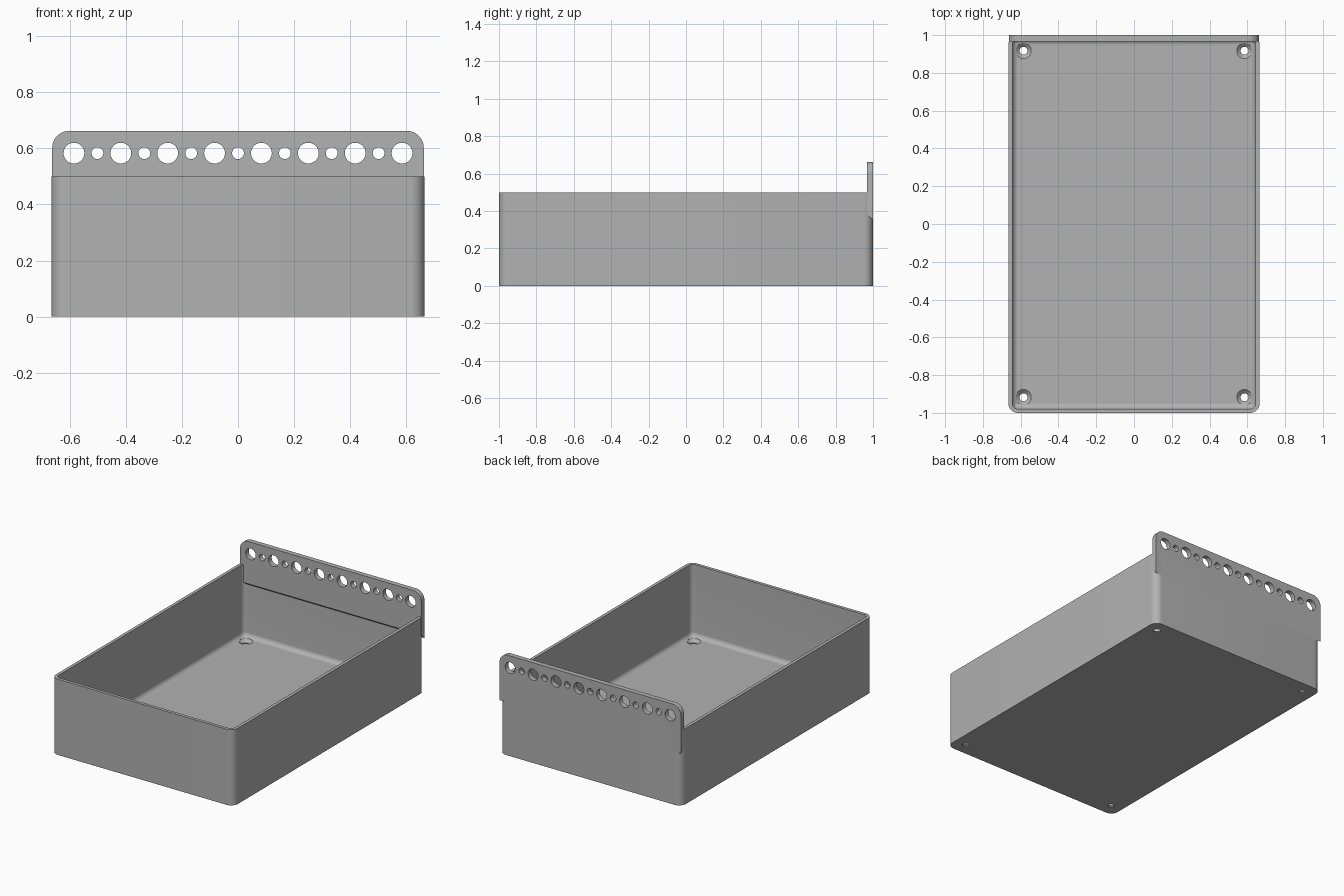
import bpy, bmesh, math

cube = bpy.data.objects.get("Cube")
if cube:
    bpy.data.objects.remove(cube, do_unlink=True)

grey = bpy.data.materials.new("plain grey")
grey.use_nodes = True
COLOUR = (0.445, 0.445, 0.445, 1)
grey.diffuse_color = COLOUR
grey.node_tree.nodes["Principled BSDF"].inputs["Base Color"].default_value = COLOUR

HALF_W, HALF_L, HEIGHT = 0.665, 1.0, 0.5
WALL, FLOOR, CORNER, FILLET = 0.021, 0.025, 0.05, 0.03


def rounded_rect(inset, z, steps=10):
    """Ring of points around the tray, moved inward by inset."""
    r = max(CORNER - inset, 0.004)
    hx, hy = HALF_W - inset - r, HALF_L - inset - r
    ring = []
    for q, (sx, sy) in enumerate([(1, 1), (-1, 1), (-1, -1), (1, -1)]):
        for i in range(steps + 1):
            a = (q + i / steps) * math.pi / 2
            ring.append((sx * hx + r * math.cos(a), sy * hy + r * math.sin(a), z))
    return ring


def circle(x, y, z, r, n=40):
    return [(x + r * math.cos(math.tau * i / n), y + r * math.sin(math.tau * i / n), z)
            for i in range(n)]


def loft(bm, rings):
    """Skin a stack of equal rings and cap both ends."""
    loops = [[bm.verts.new(p) for p in ring] for ring in rings]
    for a, b in zip(loops, loops[1:]):
        for i in range(len(a)):
            j = (i + 1) % len(a)
            bm.faces.new((a[i], a[j], b[j], b[i]))
    bm.faces.new(loops[0][::-1])
    bm.faces.new(loops[-1])


def finish(name, bm):
    bmesh.ops.recalc_face_normals(bm, faces=bm.faces)
    mesh = bpy.data.meshes.new(name)
    bm.to_mesh(mesh)
    bm.free()
    mesh.materials.append(grey)
    obj = bpy.data.objects.new(name, mesh)
    bpy.context.collection.objects.link(obj)
    return obj


def cut(obj, cutter):
    """Apply the boolean, remove the cutter and smooth the round faces."""
    mod = obj.modifiers.new("holes", "BOOLEAN")
    mod.operation, mod.solver, mod.object = "DIFFERENCE", "EXACT", cutter
    bpy.ops.object.select_all(action="DESELECT")
    bpy.context.view_layer.objects.active = obj
    obj.select_set(True)
    bpy.ops.object.modifier_apply(modifier=mod.name)
    bpy.data.objects.remove(cutter, do_unlink=True)
    bpy.ops.object.shade_smooth_by_angle(angle=math.radians(30))


# Open tray: outer wall, rim, inner wall, filleted floor
bm = bmesh.new()
rings = [rounded_rect(0, 0), rounded_rect(0, HEIGHT), rounded_rect(WALL, HEIGHT)]
for i in range(9):
    a = i / 8 * math.pi / 2
    rings.append(rounded_rect(WALL + FILLET * (1 - math.cos(a)),
                              FLOOR + FILLET * (1 - math.sin(a))))
loft(bm, rings)
tray = finish("tray", bm)

# Countersunk screw holes in the floor corners
bm = bmesh.new()
for x in (-0.585, 0.585):
    for y in (-0.917, 0.917):
        loft(bm, [circle(x, y, -0.05, 0.021), circle(x, y, 0.007, 0.021),
                  circle(x, y, FLOOR, 0.041), circle(x, y, 0.1, 0.041)])
cut(tray, finish("screw_hole_cutter", bm))

# Hanging plate: rounded top corners, bottom edge sloping down to the back
PLATE_W, TOP, FRONT, BACK, RADIUS = 0.662, 0.662, 0.967, 1.0, 0.06
outline = [(-PLATE_W, None), (PLATE_W, None)]
for centre, start in ((PLATE_W - RADIUS, 0), (RADIUS - PLATE_W, 90)):
    for i in range(13):
        a = math.radians(start + i * 7.5)
        outline.append((centre + RADIUS * math.cos(a), TOP - RADIUS + RADIUS * math.sin(a)))
bm = bmesh.new()
loft(bm, [[(x, y, low if z is None else z) for x, z in outline]
          for y, low in ((FRONT, 0.383), (BACK, 0.35))])
plate = finish("hanging_plate", bm)

# Row of alternating large and small holes
bm = bmesh.new()
for i in range(15):
    x, r = (i - 7) * 0.0835, 0.021 if i % 2 else 0.037
    loft(bm, [[(px, y, pz) for px, pz, _ in circle(x, 0.583, 0, r)] for y in (0.9, 1.1)])
cut(plate, finish("plate_hole_cutter", bm))
